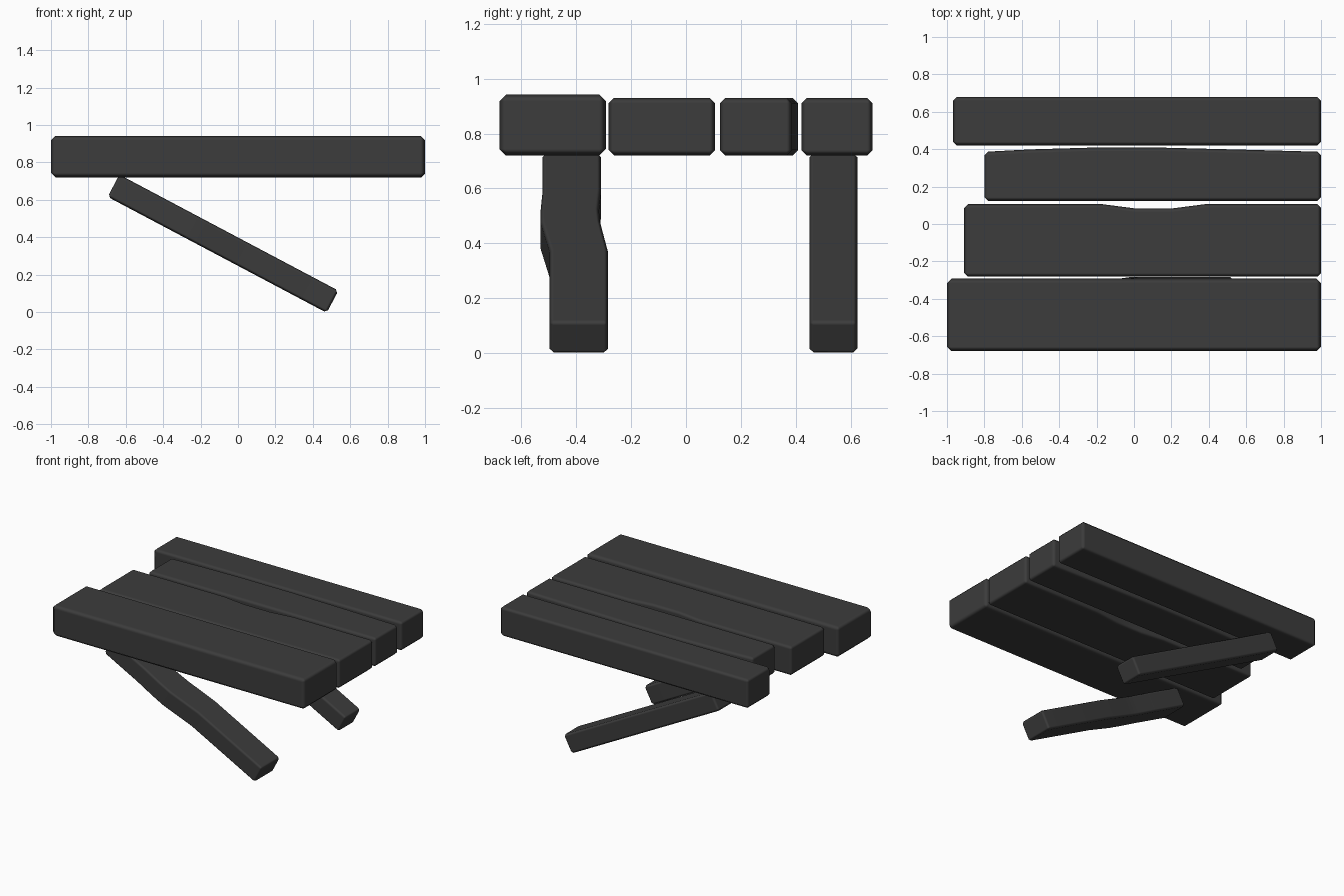
import bpy, bmesh, math

if "Cube" in bpy.data.objects:
    bpy.data.objects.remove(bpy.data.objects["Cube"])

mat = bpy.data.materials.new("dark_wood")
mat.diffuse_color = (0.045, 0.045, 0.045, 1)
mat.use_nodes = True
mat.node_tree.nodes["Principled BSDF"].inputs["Base Color"].default_value = mat.diffuse_color


def board(name, stations, z0, z1, bevel):
    """Loft a rectangular section through (x, y_min, y_max) stations."""
    bm = bmesh.new()
    rings = [[bm.verts.new((x, y, z)) for y, z in ((a, z0), (b, z0), (b, z1), (a, z1))]
             for x, a, b in stations]
    for r, s in zip(rings, rings[1:]):
        for i in range(4):
            j = (i + 1) % 4
            bm.faces.new((r[i], r[j], s[j], s[i]))
    bm.faces.new(rings[0])
    bm.faces.new(rings[-1])
    bmesh.ops.recalc_face_normals(bm, faces=bm.faces)
    for f in bm.faces:
        f.smooth = True
    me = bpy.data.meshes.new(name)
    bm.to_mesh(me)
    bm.free()
    me.materials.append(mat)
    ob = bpy.data.objects.new(name, me)
    bpy.context.collection.objects.link(ob)
    m = ob.modifiers.new("chamfer", 'BEVEL')
    m.width = bevel
    m.segments = 1
    m.limit_method = 'ANGLE'
    m.angle_limit = math.radians(40)
    m.harden_normals = True
    return ob


# Table planks, two of them with worn or bulging back edges
board("front_plank", [(-1, -0.68, -0.292), (1, -0.68, -0.292)], 0.72, 0.942, 0.024)
board("worn_plank", [(-0.908, -0.282, 0.106), (-0.17, -0.282, 0.106), (0, -0.282, 0.084),
                     (0.21, -0.282, 0.084), (0.38, -0.282, 0.106), (1, -0.282, 0.106)],
      0.72, 0.93, 0.02)
board("bulging_plank", [(-0.80, 0.123, 0.386), (-0.55, 0.123, 0.399), (-0.24, 0.123, 0.408),
                        (0.16, 0.123, 0.408), (0.6, 0.123, 0.397), (1, 0.123, 0.386)],
      0.72, 0.93, 0.02)
board("back_plank", [(-0.967, 0.42, 0.68), (1, 0.42, 0.68)], 0.72, 0.93, 0.02)

# Slanted legs: stations measured from the foot (0) to the top (1)
L, T = 1.325, 0.134
legs = {
    "front_leg": [(0, -0.497, -0.284), (0.43, -0.497, -0.284), (0.60, -0.53, -0.312),
                  (0.67, -0.53, -0.317), (0.78, -0.523, -0.31), (1, -0.523, -0.31)],
    "back_leg": [(0, 0.45, 0.624), (1, 0.45, 0.624)],
}
for name, st in legs.items():
    leg = board(name, [(L / 2 - t * L, a, b) for t, a, b in st], -T / 2, T / 2, 0.015)
    leg.location = (-0.08, 0, 0.365)
    leg.rotation_euler.y = math.radians(27.9)
